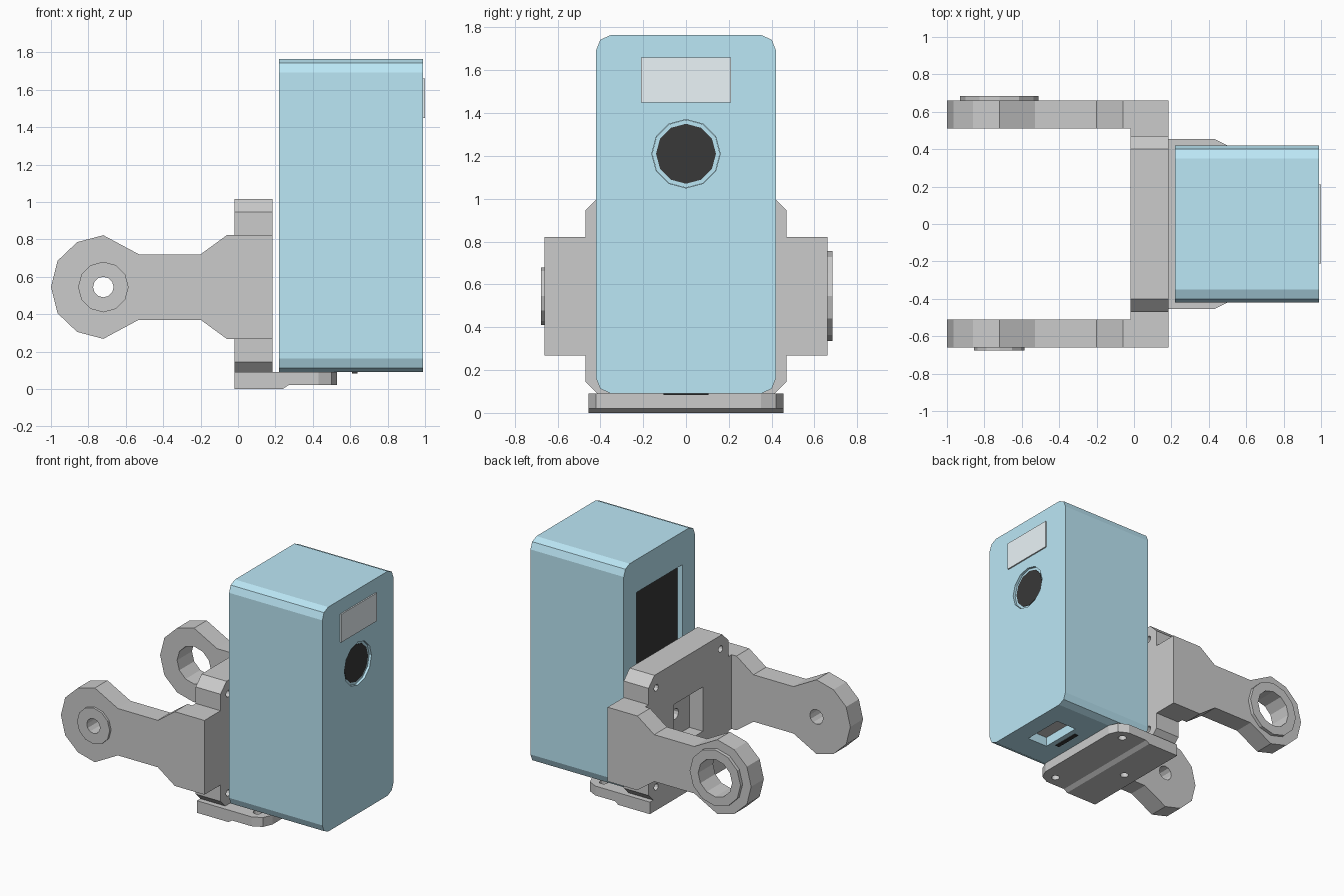
import bpy, bmesh
from math import cos, sin, pi

if "Cube" in bpy.data.objects:
    bpy.data.objects.remove(bpy.data.objects["Cube"])

AX = {'x': lambda u, v, w: (w, u, v),   # profile in y,z
      'y': lambda u, v, w: (u, w, v),   # profile in x,z
      'z': lambda u, v, w: (u, v, w)}   # profile in x,y


def prism(name, pts, axis, a, b, mat=None):
    bm = bmesh.new()
    lo = [bm.verts.new(AX[axis](u, v, a)) for u, v in pts]
    hi = [bm.verts.new(AX[axis](u, v, b)) for u, v in pts]
    bm.faces.new(lo)
    bm.faces.new(hi)
    n = len(pts)
    for i in range(n):
        j = (i + 1) % n
        bm.faces.new((lo[i], lo[j], hi[j], hi[i]))
    bmesh.ops.recalc_face_normals(bm, faces=bm.faces)
    me = bpy.data.meshes.new(name)
    bm.to_mesh(me)
    bm.free()
    ob = bpy.data.objects.new(name, me)
    bpy.context.collection.objects.link(ob)
    if mat:
        me.materials.append(mat)
    return ob


def ngon(u, v, r, n=12):
    return [(u + r * cos(2 * pi * i / n), v + r * sin(2 * pi * i / n)) for i in range(n)]


def rect(u0, u1, v0, v1):
    return [(u0, v0), (u1, v0), (u1, v1), (u0, v1)]


def combine(ob, op, *tools):
    # apply a boolean for each tool, then remove the tool
    for t in tools:
        m = ob.modifiers.new("bool", 'BOOLEAN')
        m.operation, m.object, m.solver = op, t, 'EXACT'
        bpy.context.view_layer.update()
        dg = bpy.context.evaluated_depsgraph_get()
        me = bpy.data.meshes.new_from_object(ob.evaluated_get(dg))
        ob.modifiers.clear()
        ob.data = me
        bpy.data.objects.remove(t)
    return ob


def material(name, rgb):
    m = bpy.data.materials.new(name)
    m.diffuse_color = (*rgb, 1)
    m.use_nodes = True
    m.node_tree.nodes["Principled BSDF"].inputs["Base Color"].default_value = m.diffuse_color
    return m


blue = material("blue", (0.50, 0.80, 0.92))
black = material("black", (0.04, 0.04, 0.04))
pale = material("pale", (0.83, 0.91, 0.94))

# Blue housing with bevelled long edges
corner = [(0.42, 0.75 + 0.015), (0.40, 0.815), (0.35, 0.8375)]
q = corner + [(-u, v) for u, v in reversed(corner)]
q += [(-u, -v) for u, v in q]
housing = prism("housing", [(u, v + 0.9275) for u, v in q], 'x', 0.22, 0.99, blue)
combine(housing, 'DIFFERENCE',
        prism("cut", rect(-0.27, 0.27, 0.33, 1.52), 'x', 0.1, 0.265),
        prism("cut", ngon(0, 1.21, 0.16), 'x', 0.96, 1.1),
        prism("cut", rect(0.68, 0.85, -0.16, 0.16), 'z', 0, 0.17))

# Housing details: rear panel, lens, window, port and socket floor
prism("rear_panel", rect(-0.269, 0.269, 0.331, 1.519), 'x', 0.258, 0.27, black)
prism("lens_rim", ngon(0, 1.21, 0.159), 'x', 0.955, 0.972, blue)
prism("lens", ngon(0, 1.21, 0.14), 'x', 0.955, 0.976, black)
prism("front_window", rect(-0.21, 0.21, 1.45, 1.66), 'x', 0.98, 1.0, pale)
prism("bottom_slot", rect(0.61, 0.64, -0.105, 0.105), 'z', 0.084, 0.11, black)
prism("socket_floor", rect(0.681, 0.849, -0.159, 0.159), 'z', 0.16, 0.175)

# Back plate of the bracket with crossbar, window recess and screw holes
ZC = 0.545
c = [(0.47, 0.40), (0.40, 0.47)]
c += [(-u, v) for u, v in reversed(c)]
c += [(-u, -v) for u, v in c]
plate = prism("back_plate", [(u, v + ZC) for u, v in c], 'x', -0.02, 0.185)
combine(plate, 'UNION', prism("bar", rect(-0.51, 0.51, 0.268, 0.822), 'x', -0.02, 0.185))
combine(plate, 'DIFFERENCE',
        prism("cut", rect(-0.17, 0.17, 0.38, 0.71), 'x', -0.1, 0.09),
        prism("cut", ngon(0, ZC, 0.04), 'x', 0, 0.3),
        *[prism("cut", ngon(y, z, 0.025), 'x', -0.1, 0.3)
          for y in (-0.38, 0.38) for z in (0.175, 0.915)])

# Arms: shared profile, different boss and bore on each side
up = [(-0.965, 0.14), (-0.86, 0.24), (-0.72, 0.277), (-0.53, 0.175),
      (-0.20, 0.175), (-0.06, 0.277), (0.185, 0.277)]
arm = [(-1.0, ZC)] + [(x, ZC + h) for x, h in up] + [(x, ZC - h) for x, h in reversed(up)]
for name, s, boss_r, bore_r, tip in (("near_arm", -1, 0.135, 0.055, 0.677),
                                     ("far_arm", 1, 0.21, 0.14, 0.685)):
    ob = prism(name, arm, 'y', s * 0.51, s * 0.66)
    combine(ob, 'UNION', prism("boss", ngon(-0.72, ZC, boss_r), 'y', s * 0.60, s * tip))
    combine(ob, 'DIFFERENCE', prism("bore", ngon(-0.72, ZC, bore_r), 'y', s * 0.4, s * 0.8))

# Foot ledge: side profile trimmed to a plan with clipped front corners
foot = prism("foot", [(-0.02, 0), (0.24, 0), (0.27, 0.02), (0.6, 0.02), (0.6, 0.09), (-0.02, 0.09)],
             'y', -0.5, 0.5)
edge = [(-0.1, 0.455), (0.43, 0.455), (0.50, 0.42), (0.53, 0.35)]
plan = edge + [(x, -y) for x, y in reversed(edge)]
combine(foot, 'INTERSECT', prism("plan", plan, 'z', -0.1, 0.2))
combine(foot, 'DIFFERENCE',
        *[prism("cut", ngon(x, y, 0.03), 'z', -0.1, z)
          for x, y, z in ((0.42, 0.37, 0.2), (0.42, -0.37, 0.2), (0.09, 0, 0.06))])
